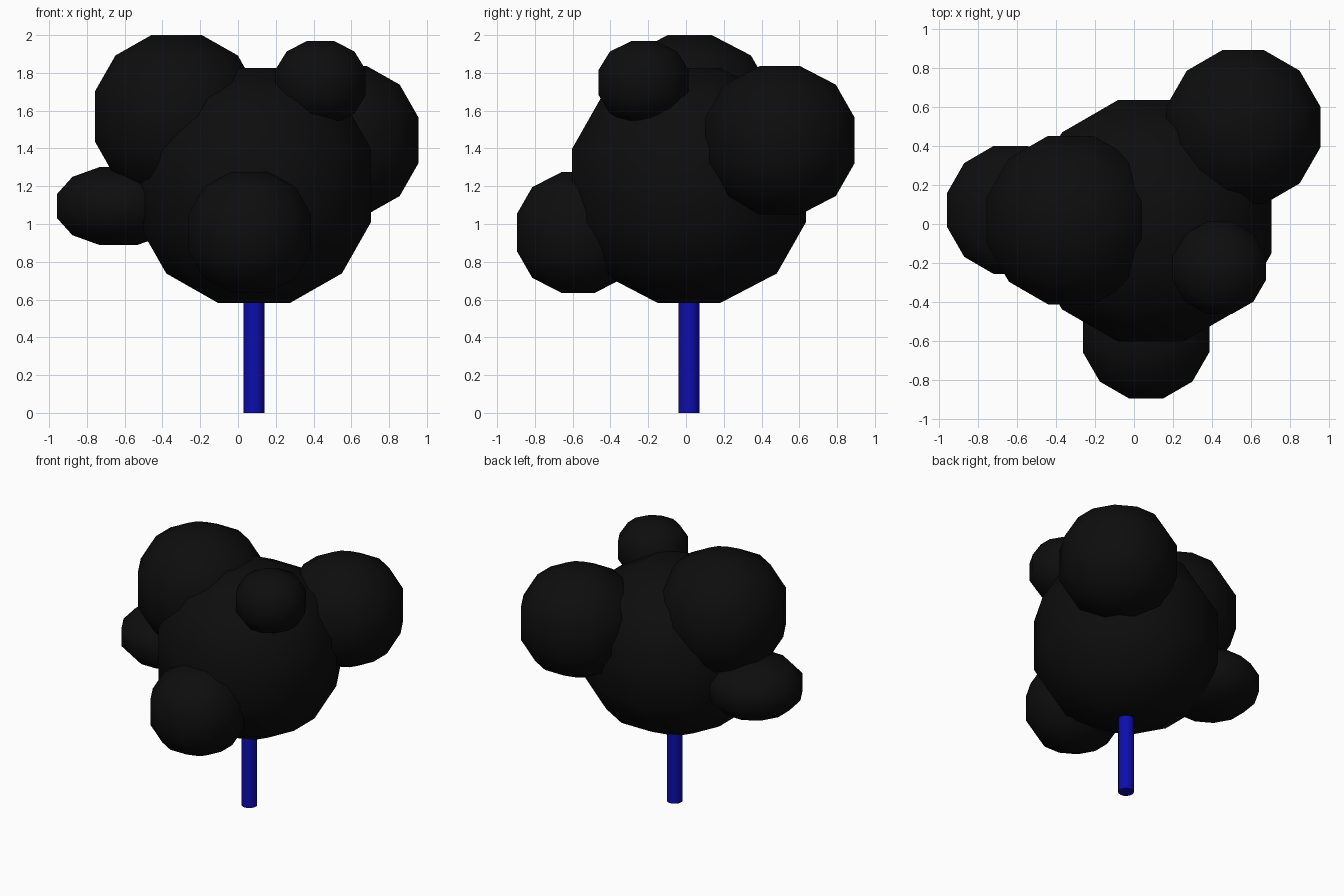
import bpy, bmesh, math

if "Cube" in bpy.data.objects:
    bpy.data.objects.remove(bpy.data.objects["Cube"])

def material(name, color):
    m = bpy.data.materials.new(name)
    m.diffuse_color = color
    m.use_nodes = True
    m.node_tree.nodes["Principled BSDF"].inputs["Base Color"].default_value = m.diffuse_color
    return m

foliage = material("foliage", (0.004, 0.004, 0.004, 1))
bark = material("bark", (0.004, 0.004, 0.42, 1))

def finish(bm, name, mat, loc, angle):
    bmesh.ops.recalc_face_normals(bm, faces=bm.faces)
    me = bpy.data.meshes.new(name)
    bm.to_mesh(me)
    bm.free()
    ob = bpy.data.objects.new(name, me)
    bpy.context.collection.objects.link(ob)
    ob.location = loc
    me.materials.append(mat)
    bpy.ops.object.select_all(action='DESELECT')
    ob.select_set(True)
    bpy.context.view_layer.objects.active = ob
    bpy.ops.object.shade_smooth_by_angle(angle=math.radians(angle))

# Low-poly blob: 12-sided rings, flat caps, extents given by half sizes
def blob(name, loc, half):
    bm = bmesh.new()
    k = 1 / math.cos(math.radians(15))
    profile = [(0.31, -1), (0.75, -0.75), (1, -0.31), (1, 0.31), (0.75, 0.75), (0.31, 1)]
    rings = []
    for r, z in profile:
        ring = []
        for i in range(12):
            a = math.radians(15 + 30 * i)
            # caps are a little narrower front to back
            ry = 0.27 if abs(z) == 1 else r
            ring.append(bm.verts.new((r * k * math.cos(a) * half[0],
                                      ry * k * math.sin(a) * half[1], z * half[2])))
        rings.append(ring)
    for lo, hi in zip(rings, rings[1:]):
        for i in range(12):
            j = (i + 1) % 12
            bm.faces.new((lo[i], lo[j], hi[j], hi[i]))
    bm.faces.new(rings[0])
    bm.faces.new(rings[-1])
    finish(bm, name, foliage, loc, 60)

# Foliage clumps
blob("main_foliage", (0.085, 0.016, 1.204), (0.62, 0.62, 0.621))
blob("upper_left_foliage", (-0.325, 0.02, 1.569), (0.432, 0.432, 0.431))
blob("back_right_foliage", (0.56, 0.497, 1.443), (0.395, 0.395, 0.393))
blob("lower_front_foliage", (0.062, -0.571, 0.955), (0.324, 0.324, 0.32))
blob("upper_right_foliage", (0.437, -0.225, 1.749), (0.239, 0.237, 0.219))
blob("lower_left_foliage", (-0.633, 0.072, 1.095), (0.325, 0.328, 0.206))

# Trunk
bm = bmesh.new()
bmesh.ops.create_cone(bm, cap_ends=True, segments=16, radius1=0.055, radius2=0.055, depth=0.75)
finish(bm, "trunk", bark, (0.085, 0.016, 0.375), 40)
